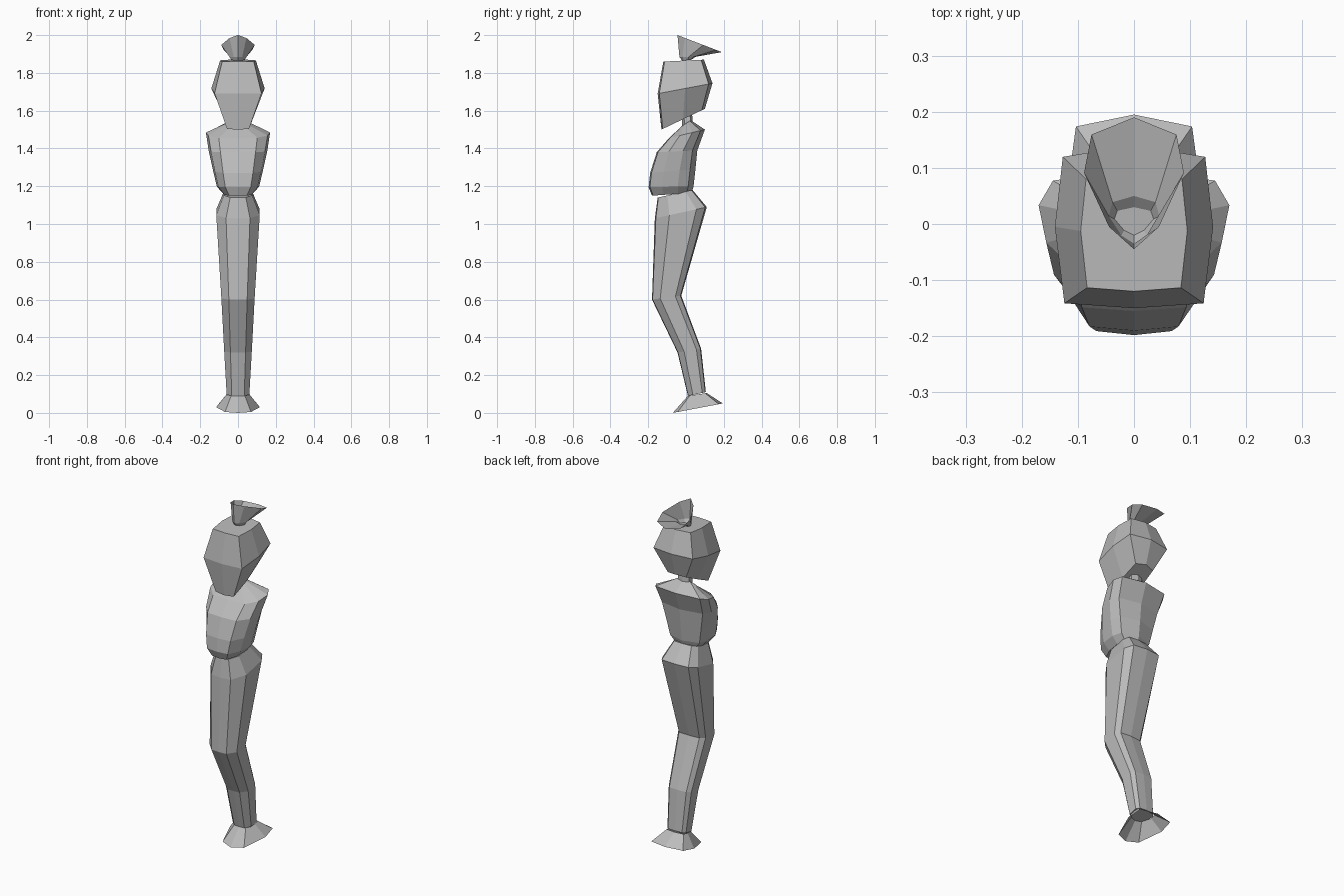
import bpy
import bmesh

default_cube = bpy.data.objects.get("Cube")
if default_cube:
    bpy.data.objects.remove(default_cube, do_unlink=True)


def make_material(name, value):
    material = bpy.data.materials.new(name)
    material.use_nodes = True
    color = (value, value, value, 1)
    material.diffuse_color = color
    material.node_tree.nodes["Principled BSDF"].inputs["Base Color"].default_value = color
    return material


clay = make_material("clay grey", 0.5)


def full_ring(half_section, row):
    """Mirror a half section and fit it to one row of measurements."""
    front_z, back_z, front_y, back_y, half_width = row
    mirrored = [(-across, along) for across, along in reversed(half_section[1:-1])]
    points = []
    for across, along in half_section + mirrored:
        points.append((
            across * half_width,
            front_y + along * (back_y - front_y),
            front_z + along * (back_z - front_z),
        ))
    return points


def loft(name, half_section, rows, cap_bottom=True, cap_top=True):
    """Skin a stack of tilted rings, listed from bottom to top."""
    bm = bmesh.new()
    rings = [[bm.verts.new(p) for p in full_ring(half_section, row)] for row in rows]
    for lower, upper in zip(rings, rings[1:]):
        count = len(lower)
        for i in range(count):
            j = (i + 1) % count
            bm.faces.new((lower[i], lower[j], upper[j], upper[i]))
    if cap_bottom:
        bm.faces.new(list(reversed(rings[0])))
    if cap_top:
        bm.faces.new(rings[-1])
    mesh = bpy.data.meshes.new(name)
    bm.to_mesh(mesh)
    bm.free()
    mesh.materials.append(clay)
    part = bpy.data.objects.new(name, mesh)
    bpy.context.collection.objects.link(part)
    return part


# Half sections: (fraction of half width, fraction from front to back)
leg_section = [(0, 0), (.55, .02), (1, .28), (1, .8), (.75, .97), (0, 1)]
torso_section = [(0, 0), (.6, .03), (.92, .3), (1, .65), (.85, .88), (0, 1)]
head_section = [(0, 0), (.88, .03), (1, .5), (.9, .93), (0, 1)]
foot_section = [(0, 0), (.6, .1), (1, .6), (.9, .92), (0, 1)]
knot_section = [(0, 0), (.5, .17), (1, .58), (.85, .87), (0, 1)]
neck_section = [(0, 0), (.8, .2), (.8, .8), (0, 1)]

# Row: front z, back z, front y, back y, half width

# Flared foot, open underneath
loft("foot", foot_section, [
    (0, .05, -.07, .195, .115),
    (.09, .105, .01, .11, .06),
], cap_bottom=False, cap_top=False)

# Fused legs, from ankle to waist
loft("legs", leg_section, [
    (.09, .11, .01, .105, .06),
    (.32, .34, -.045, .08, .073),
    (.6, .62, -.18, -.025, .088),
    (1.03, 1.09, -.165, .11, .115),
    (1.14, 1.18, -.15, .035, .075),
])

# Torso with full chest and sloping shoulders
loft("torso", torso_section, [
    (1.15, 1.165, -.18, .03, .078),
    (1.195, 1.2, -.198, .04, .112),
    (1.27, 1.29, -.19, .05, .132),
    (1.38, 1.39, -.155, .06, .155),
    (1.455, 1.5, -.09, .1, .17),
    (1.52, 1.55, -.02, .025, .05),
])

# Neck
loft("neck", neck_section, [
    (1.52, 1.54, -.02, .035, .045),
    (1.62, 1.62, -.02, .03, .04),
])

# Head with a broad flat face and low chin
loft("head", head_section, [
    (1.5, 1.61, -.13, .1, .066),
    (1.69, 1.745, -.15, .14, .141),
    (1.86, 1.87, -.12, .095, .095),
])

# Hair knot, a hollow funnel that opens backward
loft("hair_knot", knot_section, [
    (1.865, 1.87, -.02, .03, .035),
    (1.885, 1.885, -.035, .05, .045),
    (2, 1.91, -.045, .19, .089),
], cap_top=False)
